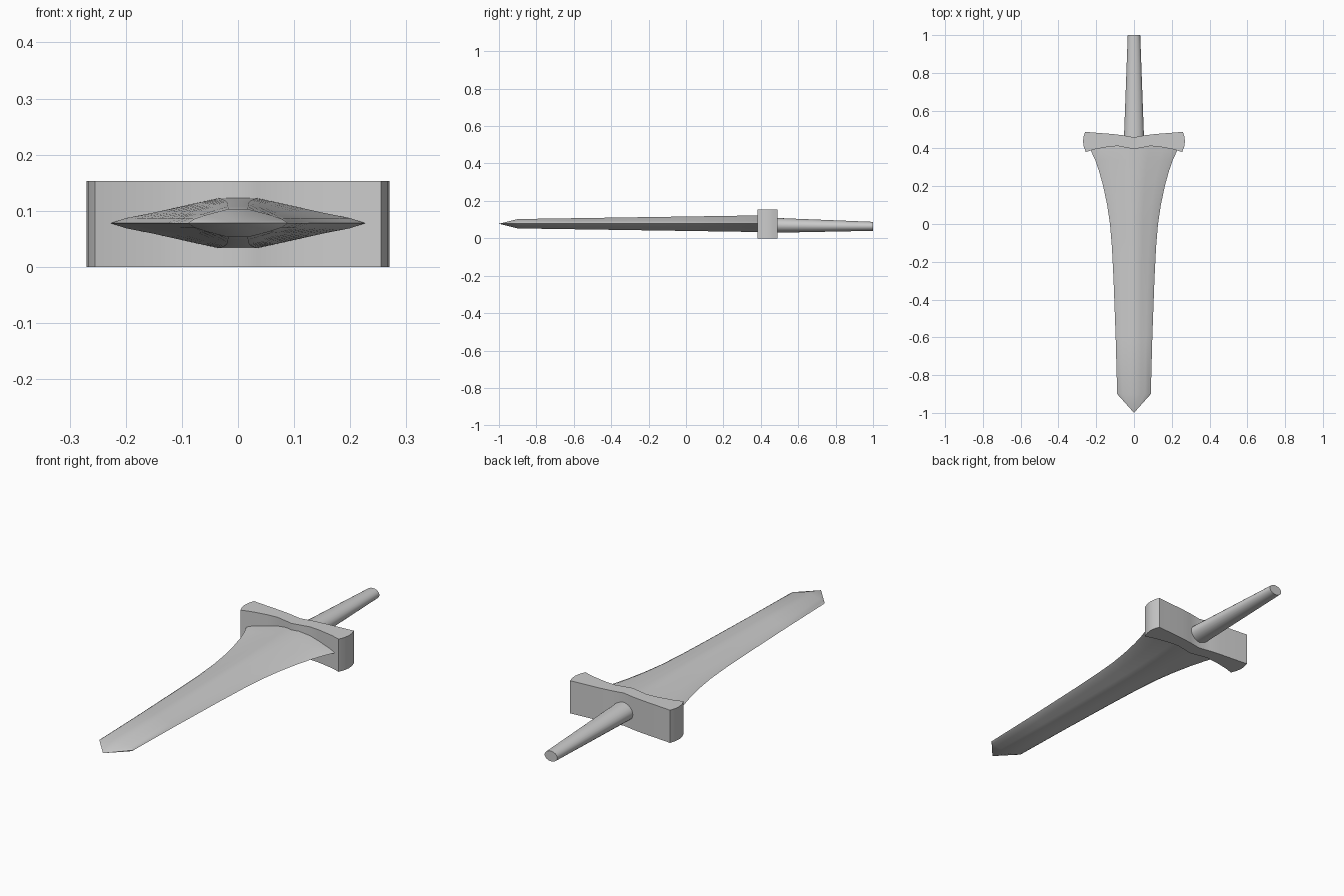
import bpy, bmesh, math

if "Cube" in bpy.data.objects:
    bpy.data.objects.remove(bpy.data.objects["Cube"])

ZC = 0.078


def make_object(name, bm, angle=30):
    bmesh.ops.recalc_face_normals(bm, faces=bm.faces)
    mesh = bpy.data.meshes.new(name)
    bm.to_mesh(mesh)
    bm.free()
    ob = bpy.data.objects.new(name, mesh)
    bpy.context.collection.objects.link(ob)
    bpy.ops.object.select_all(action='DESELECT')
    ob.select_set(True)
    bpy.context.view_layer.objects.active = ob
    bpy.ops.object.shade_smooth_by_angle(angle=math.radians(angle))
    return ob


def bridge(bm, a, b):
    n = len(a)
    for i in range(n):
        j = (i + 1) % n
        bm.faces.new((a[i], a[j], b[j], b[i]))


# Blade: a lens section lofted along y, fanned to a point at the tip
root_shape = [(1, 0), (0.88, 0.2), (0.66, 0.42), (0.34, 0.78), (0.15, 0.99)]
tip_shape = [(1, 0), (0.88, 0.3), (0.66, 0.56), (0.4, 0.8), (0.2, 0.98)]
stations = [(-0.9, 0.089), (-0.6, 0.097), (-0.3, 0.108), (-0.12, 0.117),
            (0.0, 0.127), (0.1, 0.142), (0.2, 0.163), (0.28, 0.185),
            (0.34, 0.206), (0.385, 0.227), (0.42, 0.227)]
bm = bmesh.new()
rings = []
for y, w in stations:
    t = (y + 0.9) / 1.3
    h = 0.0255 + 0.0195 * t
    q = [(w * (a[0] + (b[0] - a[0]) * t), h * (a[1] + (b[1] - a[1]) * t))
         for a, b in zip(tip_shape, root_shape)]
    top = q + [(-x, z) for x, z in reversed(q)]
    loop = top + [(x, -z) for x, z in reversed(top[1:-1])]
    rings.append([bm.verts.new((x, y, ZC + z)) for x, z in loop])
for a, b in zip(rings, rings[1:]):
    bridge(bm, a, b)
bm.faces.new(rings[-1])
tip = bm.verts.new((0, -1, ZC))
n = len(rings[0])
for i in range(n):
    bm.faces.new((tip, rings[0][i], rings[0][(i + 1) % n]))
make_object("blade", bm, 20)

# Guard: mirrored outline extruded upward
half = [(0, 0.396), (0.035, 0.403), (0.085, 0.413), (0.14, 0.408), (0.21, 0.395),
        (0.255, 0.381), (0.266, 0.41), (0.27, 0.437), (0.267, 0.463),
        (0.259, 0.488), (0.2, 0.483), (0.11, 0.476), (0.06, 0.47), (0, 0.459)]
outline = half + [(-x, y) for x, y in reversed(half[1:-1])]
bm = bmesh.new()
low, high = [[bm.verts.new((x, y, z)) for x, y in outline] for z in (0, 0.153)]
bridge(bm, low, high)
bm.faces.new(low)
bm.faces.new(high)
make_object("guard", bm)

# Grip: tapered oval rod
bm = bmesh.new()
ends = []
for y, rx, rz, zc in ((0.43, 0.054, 0.041, 0.07), (1.0, 0.033, 0.024, 0.064)):
    ends.append([bm.verts.new((rx * math.cos(k * math.tau / 24), y,
                               zc + rz * math.sin(k * math.tau / 24)))
                 for k in range(24)])
bridge(bm, *ends)
for ring in ends:
    bm.faces.new(ring)
make_object("grip", bm)
